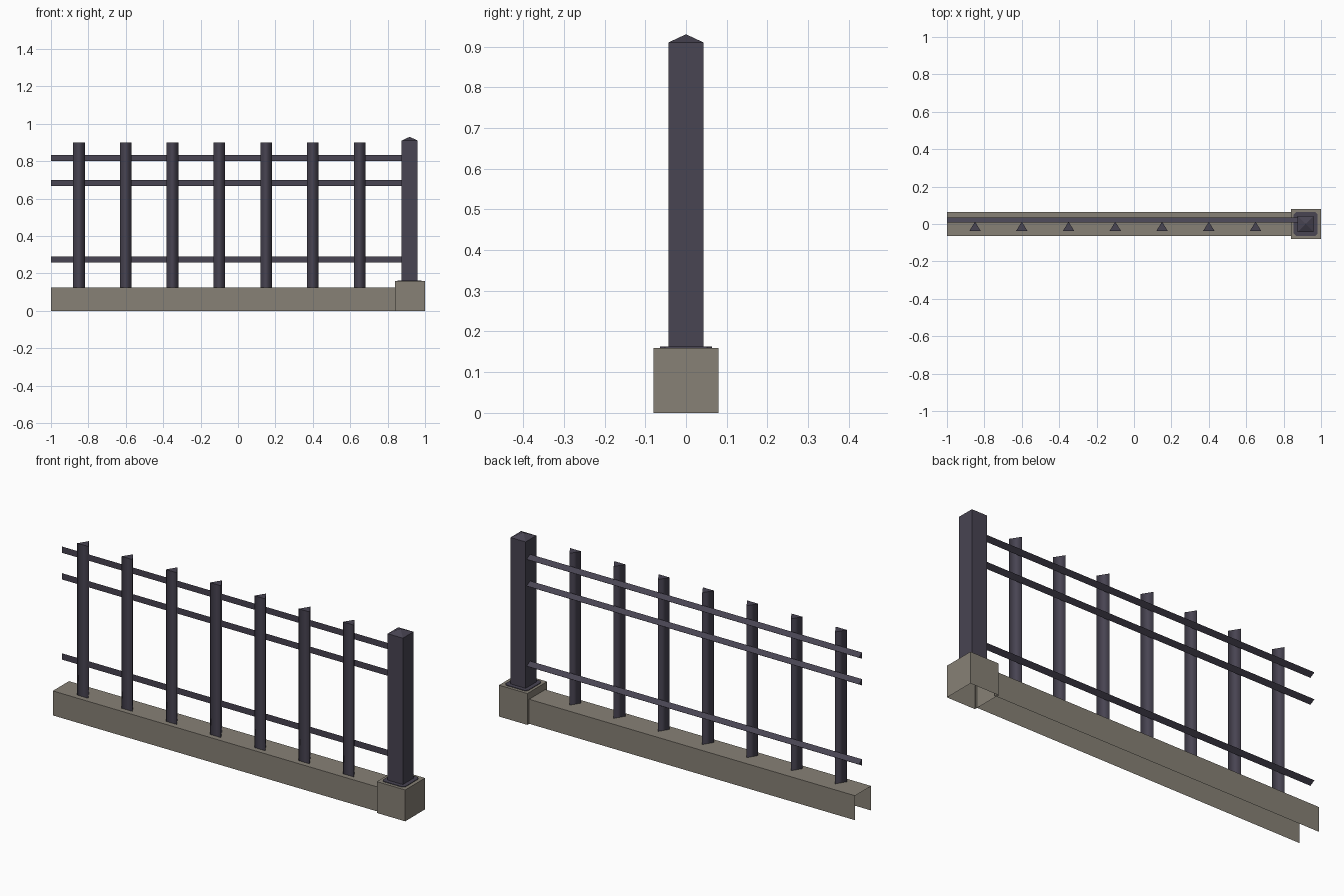
import bpy
import bmesh

cube = bpy.data.objects.get("Cube")
if cube:
    bpy.data.objects.remove(cube, do_unlink=True)


def make_material(name, rgb):
    mat = bpy.data.materials.new(name)
    mat.use_nodes = True
    color = (*rgb, 1.0)
    mat.diffuse_color = color
    mat.node_tree.nodes["Principled BSDF"].inputs["Base Color"].default_value = color
    return mat


METAL = make_material("dark iron", (0.065, 0.058, 0.085))
STONE = make_material("grey stone", (0.242, 0.219, 0.181))


def finish(bm, name, mat, recalc=True):
    if recalc:
        bmesh.ops.recalc_face_normals(bm, faces=bm.faces)
    mesh = bpy.data.meshes.new(name)
    bm.to_mesh(mesh)
    bm.free()
    mesh.materials.append(mat)
    obj = bpy.data.objects.new(name, mesh)
    bpy.context.scene.collection.objects.link(obj)
    return obj


def prism(name, mat, profile, offset, smooth=False):
    """Extrude a closed 3D profile; smooth sides keep crisp end caps."""
    bm = bmesh.new()
    cap = bm.faces.new([bm.verts.new(p) for p in profile])
    result = bmesh.ops.extrude_face_region(bm, geom=[cap], use_keep_orig=True)
    moved = [v for v in result["geom"] if isinstance(v, bmesh.types.BMVert)]
    bmesh.ops.translate(bm, verts=moved, vec=offset)
    if smooth:
        for face in bm.faces:
            face.smooth = len(face.verts) == 4
        for edge in bm.edges:
            edge.smooth = all(f.smooth for f in edge.link_faces)
    return finish(bm, name, mat)


def rectangle(cx, half_x, half_y, z):
    return [(cx + sx * half_x, sy * half_y, z)
            for sx, sy in ((-1, -1), (1, -1), (1, 1), (-1, 1))]


# Hollow plinth, open underneath and at its free end
bm = bmesh.new()
section = [(-0.065, 0), (-0.065, 0.125), (0.065, 0.125), (0.065, 0)]
ends = [[bm.verts.new((x, y, z)) for y, z in section] for x in (-1, 0.85)]
for i in range(3):
    bm.faces.new((ends[0][i], ends[1][i], ends[1][i + 1], ends[0][i + 1]))
finish(bm, "plinth", STONE, recalc=False)

# Hollow footing block under the post
POST_X = 0.918
footing = prism("post_footing", STONE, rectangle(0.92, 0.08, 0.08, 0), (0, 0, 0.16))
bm = bmesh.new()
bm.from_mesh(footing.data)
bottom = [f for f in bm.faces if f.calc_center_median().z < 0.01]
bmesh.ops.delete(bm, geom=bottom, context='FACES')
bm.to_mesh(footing.data)
bm.free()

# Thin base plate with clipped corners
a, b = 0.064, 0.052
plate = [(POST_X + x, y, 0.16) for x, y in
         ((-a, -b), (-b, -a), (b, -a), (a, -b), (a, b), (b, a), (-b, a), (-a, b))]
prism("base_plate", METAL, plate, (0, 0, 0.003))

# Post with a low pyramid cap
post = prism("post", METAL, rectangle(POST_X, 0.043, 0.043, 0.16), (0, 0, 0.75))
bm = bmesh.new()
bm.from_mesh(post.data)
top = [f for f in bm.faces if f.calc_center_median().z > 0.9]
apex = bmesh.ops.poke(bm, faces=top)["verts"]
for v in apex:
    v.co.z = 0.93
bm.to_mesh(post.data)
bm.free()

# Triangular rails, flat side to the front
for name, z in (("lower_rail", 0.273), ("middle_rail", 0.682), ("upper_rail", 0.818)):
    profile = [(-1, 0.008, z - 0.016), (-1, 0.008, z + 0.016), (-1, 0.035, z)]
    prism(name, METAL, profile, (1.88, 0, 0))

# Triangular pickets, evenly spaced
for i in range(7):
    x = -0.85 + i * 0.25
    profile = [(x - 0.031, -0.038, 0.125), (x + 0.031, -0.038, 0.125), (x, 0.012, 0.125)]
    prism(f"picket_{i + 1}", METAL, profile, (0, 0, 0.775), smooth=True)
